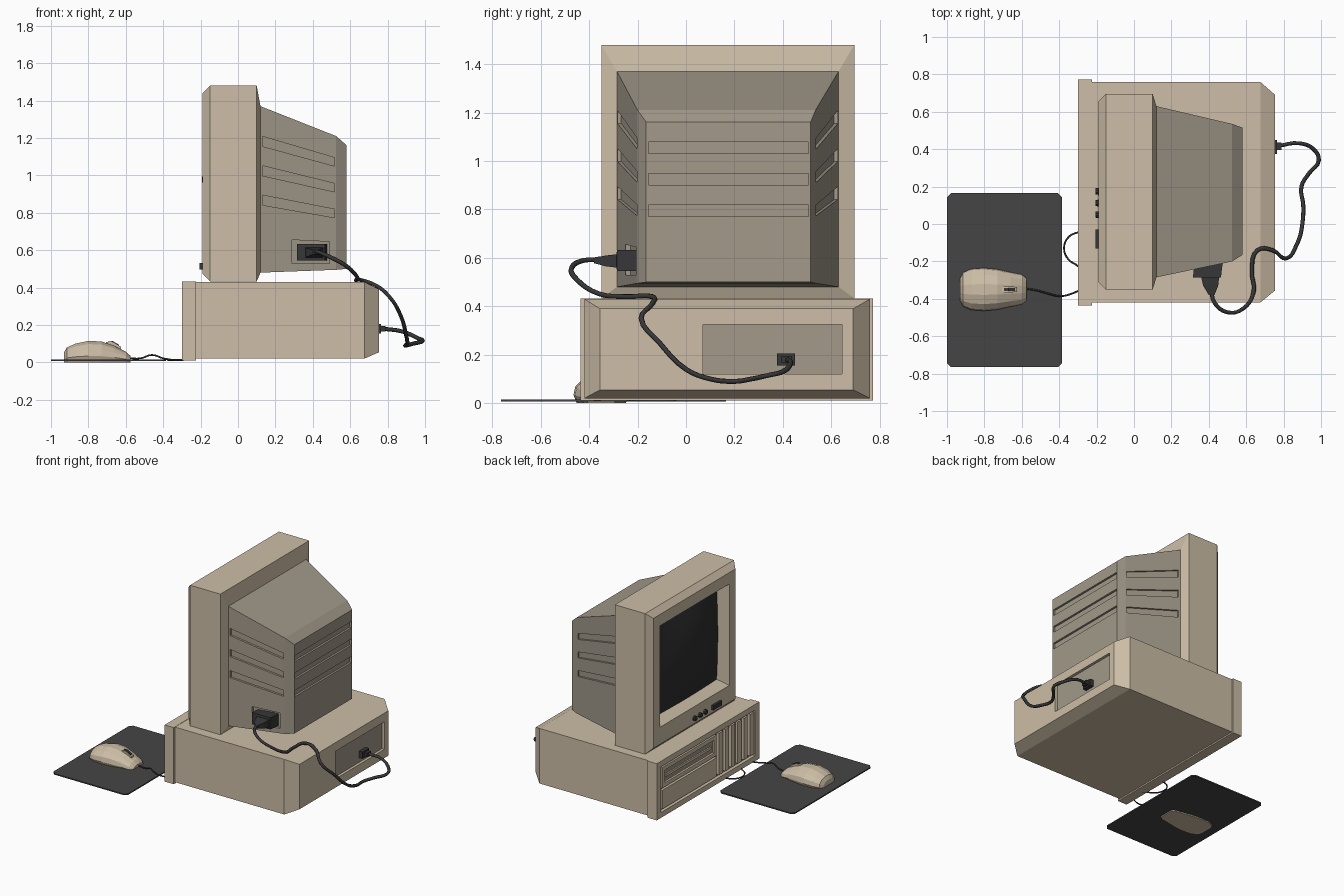
import bpy, bmesh
from math import radians
from mathutils import Matrix

cube = bpy.data.objects.get("Cube")
if cube:
    bpy.data.objects.remove(cube, do_unlink=True)


def material(name, rgb):
    m = bpy.data.materials.new(name)
    m.use_nodes = True
    m.diffuse_color = (*rgb, 1)
    node = next(n for n in m.node_tree.nodes if n.type == 'BSDF_PRINCIPLED')
    node.inputs["Base Color"].default_value = (*rgb, 1)
    return m


BEIGE = material("beige plastic", (0.61, 0.515, 0.385))
TAUPE = material("taupe plastic", (0.36, 0.32, 0.255))
RUBBER = material("charcoal rubber", (0.06, 0.06, 0.06))
GLASS = material("dark glass", (0.027, 0.027, 0.027))
BLACK = material("black plastic", (0.038, 0.038, 0.04))


def finish(name, bm, mats, fix=True):
    if fix:
        bmesh.ops.recalc_face_normals(bm, faces=bm.faces)
    me = bpy.data.meshes.new(name)
    bm.to_mesh(me)
    bm.free()
    for m in mats:
        me.materials.append(m)
    ob = bpy.data.objects.new(name, me)
    bpy.context.collection.objects.link(ob)
    return ob


def skin(bm, loops):
    """Bridge a row of point loops and cap both ends; returns the last cap."""
    rows = [[bm.verts.new(p) for p in loop] for loop in loops]
    for a, b in zip(rows, rows[1:]):
        for i in range(len(a)):
            j = (i + 1) % len(a)
            bm.faces.new((a[i], a[j], b[j], b[i]))
    bm.faces.new(rows[0])
    return bm.faces.new(rows[-1])


def rect(ring, axis):
    t, a0, a1, b0, b1 = ring
    corners = ((a0, b0), (a1, b0), (a1, b1), (a0, b1))
    return [(t, a, b) if axis == 'x' else (a, t, b) for a, b in corners]


def loft(name, rings, mats, axis='x'):
    """Rectangles (position, a0, a1, b0, b1) along an axis; second material paints the last cap."""
    bm = bmesh.new()
    cap = skin(bm, [rect(r, axis) for r in rings])
    cap.material_index = len(mats) - 1
    return finish(name, bm, mats)


def box(name, x0, x1, y0, y1, z0, z1, mat):
    return loft(name, [(x0, y0, y1, z0, z1), (x1, y0, y1, z0, z1)], [mat])


def cable(name, points, radius):
    cu = bpy.data.curves.new(name, 'CURVE')
    cu.dimensions = '3D'
    cu.bevel_depth = radius
    cu.bevel_resolution = 1
    cu.resolution_u = 4
    cu.use_fill_caps = True
    sp = cu.splines.new('BEZIER')
    sp.bezier_points.add(len(points) - 1)
    for bp, p in zip(sp.bezier_points, points):
        bp.co = p
        bp.handle_left_type = bp.handle_right_type = 'AUTO'
    cu.materials.append(BLACK)
    ob = bpy.data.objects.new(name, cu)
    bpy.context.collection.objects.link(ob)


# Computer case with a recessed rear panel
loft("case_body", [(-0.23, -0.42, 0.76, 0.02, 0.43), (0.675, -0.42, 0.76, 0.02, 0.43),
                   (0.755, -0.355, 0.69, 0.055, 0.39), (0.755, 0.07, 0.645, 0.12, 0.325),
                   (0.735, 0.07, 0.645, 0.12, 0.325)], [BEIGE, TAUPE])

# Case front frame, drive bay, cover and grille bars
loft("case_front", [(-0.225, -0.435, 0.772, 0.01, 0.432), (-0.3, -0.435, 0.772, 0.01, 0.432),
                    (-0.3, -0.385, 0.72, 0.05, 0.39), (-0.275, -0.385, 0.72, 0.05, 0.39)],
     [BEIGE, TAUPE])
loft("drive_bay", [(-0.27, 0.06, 0.7, 0.22, 0.375), (-0.295, 0.06, 0.7, 0.22, 0.375),
                   (-0.295, 0.09, 0.67, 0.25, 0.345), (-0.28, 0.09, 0.67, 0.25, 0.345)],
     [BEIGE, TAUPE])
box("drive_slot", -0.29, -0.275, 0.11, 0.65, 0.285, 0.305, BEIGE)
box("lower_cover", -0.295, -0.27, 0.06, 0.7, 0.065, 0.205, BEIGE)
for i in range(6):
    y = 0.01 - i * 0.073
    box("grille_bar", -0.295, -0.27, y - 0.022, y + 0.022, 0.065, 0.375, BEIGE)

# Monitor bezel with a sloped screen opening
loft("monitor_bezel", [(0.12, -0.285, 0.63, 0.48, 1.37), (0.1, -0.35, 0.695, 0.433, 1.48),
                       (-0.15, -0.35, 0.695, 0.433, 1.48), (-0.19, -0.31, 0.655, 0.473, 1.44),
                       (-0.19, -0.24, 0.58, 0.6, 1.355), (-0.11, -0.2, 0.54, 0.64, 1.315)],
     [BEIGE])

# Bulging screen
bm = bmesh.new()
bmesh.ops.create_grid(bm, x_segments=8, y_segments=8, size=1)
for v in bm.verts:
    u, w = v.co.x, v.co.y
    v.co = (-0.112 - 0.06 * (1 - u * u) * (1 - w * w) - 0.01 * (2 - u * u - w * w),
            0.17 - 0.37 * u, 0.9775 + 0.3375 * w)
screen = finish("screen", bm, [GLASS], fix=False)
for p in screen.data.polygons:
    p.use_smooth = True

# Monitor rear housing
housing = loft("monitor_housing", [(0.12, -0.285, 0.63, 0.48, 1.37),
                                   (0.525, -0.2, 0.535, 0.495, 1.21),
                                   (0.58, -0.165, 0.515, 0.5, 1.162)], [TAUPE])


def side_wall(x, side):
    f = (x - 0.12) / 0.405
    return -0.285 + 0.085 * f if side < 0 else 0.63 - 0.095 * f


# Vent slots and power socket recess cut into the housing
def side_cut(bm, side, x0, x1, span0, span1, depth):
    rings = []
    for x, (lo, hi) in ((x0, span0), (x1, span1)):
        w = side_wall(x, side)
        ys = sorted((w + side * 0.05, w - side * depth))
        rings.append(rect((x, *ys, lo, hi), 'x'))
    skin(bm, rings)


bm = bmesh.new()
for i in range(3):
    for side in (-1, 1):
        side_cut(bm, side, 0.132, 0.515, (1.155 - i * 0.157, 1.208 - i * 0.157),
                 (1.05 - i * 0.138, 1.095 - i * 0.138), 0.015)
    z = 1.055 - i * 0.13
    skin(bm, [rect((x, -0.155, 0.505, z - 0.023, z + 0.023), 'x') for x in (0.565, 0.65)])
side_cut(bm, -1, 0.29, 0.49, (0.53, 0.655), (0.53, 0.645), 0.02)
cutter = finish("vent_cutter", bm, [TAUPE])
cutter.hide_render = True
mod = housing.modifiers.new("vents", 'BOOLEAN')
mod.operation = 'DIFFERENCE'
mod.solver = 'EXACT'
mod.object = cutter
bpy.context.view_layer.objects.active = housing
bpy.ops.object.modifier_apply(modifier=mod.name)
bpy.data.objects.remove(cutter, do_unlink=True)

# Monitor knobs and power button
for y in (0.175, 0.112, 0.05):
    bm = bmesh.new()
    bmesh.ops.create_cone(bm, cap_ends=True, segments=10, radius1=0.02, radius2=0.016, depth=0.03,
                          matrix=Matrix.Translation((-0.192, y, 0.515))
                          @ Matrix.Rotation(radians(-90), 4, 'Y'))
    finish("monitor_knob", bm, [BLACK])
box("power_button", -0.206, -0.18, -0.13, -0.03, 0.498, 0.532, BLACK)

# Power plugs and cable between monitor and case
loft("monitor_plug", [(-0.2, 0.325, 0.475, 0.545, 0.632), (-0.285, 0.315, 0.465, 0.545, 0.632),
                      (-0.287, 0.36, 0.455, 0.56, 0.615), (-0.33, 0.37, 0.45, 0.565, 0.61),
                      (-0.38, 0.4, 0.43, 0.578, 0.602)], [BLACK], axis='y')
box("case_plug", 0.73, 0.765, 0.375, 0.45, 0.155, 0.205, BLACK)
box("case_plug_grip", 0.76, 0.788, 0.395, 0.437, 0.165, 0.195, BLACK)
cable("power_cable", [
    (0.412, -0.34, 0.59), (0.43, -0.42, 0.59), (0.5, -0.472, 0.56), (0.58, -0.455, 0.515),
    (0.64, -0.36, 0.452), (0.63, -0.25, 0.44), (0.66, -0.14, 0.44), (0.74, -0.14, 0.41),
    (0.81, -0.185, 0.35), (0.87, -0.11, 0.25), (0.9, 0, 0.14), (0.905, 0.1, 0.1),
    (0.895, 0.2, 0.09), (0.935, 0.27, 0.1), (0.988, 0.34, 0.115), (0.96, 0.4, 0.13),
    (0.88, 0.432, 0.165), (0.775, 0.418, 0.18)], 0.011)

# Mouse pad with clipped corners
bm = bmesh.new()
bmesh.ops.create_cube(bm, size=1, matrix=Matrix.Translation((-0.692, -0.3, 0.011))
                      @ Matrix.Diagonal((0.616, 0.93, 0.009, 1)))
upright = [e for e in bm.edges if abs(e.verts[0].co.z - e.verts[1].co.z) > 0.005]
bmesh.ops.bevel(bm, geom=upright, offset=0.022, segments=1, affect='EDGES')
finish("mouse_pad", bm, [RUBBER])

# Mouse body from cross-sections: x, half width, height
half = [(0.88, 0), (1, 0.3), (0.93, 0.6), (0.68, 0.85), (0.25, 1)]
outline = half + [(-a, b) for a, b in reversed(half)]
sections = [(-0.93, 0.06, 0.055), (-0.915, 0.09, 0.08), (-0.87, 0.11, 0.1), (-0.8, 0.115, 0.115),
            (-0.73, 0.108, 0.112), (-0.66, 0.092, 0.088), (-0.6, 0.08, 0.058),
            (-0.575, 0.06, 0.035)]
bm = bmesh.new()
skin(bm, [[(x, -0.35 + a * w, b * h) for a, b in outline] for x, w, h in sections])
finish("mouse_body", bm, [BEIGE])
loft("mouse_wheel_mount", [(-0.705, -0.366, -0.334, 0.07, 0.108),
                           (-0.675, -0.366, -0.334, 0.07, 0.11),
                           (-0.625, -0.364, -0.336, 0.05, 0.083)], [BEIGE])
loft("mouse_wheel", [(-0.695, -0.358, -0.342, 0.07, 0.111), (-0.67, -0.358, -0.342, 0.07, 0.114),
                     (-0.635, -0.358, -0.342, 0.06, 0.094)], [BLACK])

# Mouse cord, looping out from under the case
cable("mouse_cord", [
    (-0.585, -0.345, 0.022), (-0.52, -0.355, 0.022), (-0.46, -0.372, 0.04), (-0.4, -0.385, 0.022),
    (-0.34, -0.375, 0.013), (-0.27, -0.33, 0.016), (-0.265, -0.27, 0.016), (-0.3, -0.225, 0.013),
    (-0.35, -0.19, 0.012), (-0.374, -0.13, 0.012), (-0.35, -0.07, 0.012), (-0.3, -0.045, 0.013),
    (-0.26, -0.04, 0.018)], 0.005)
